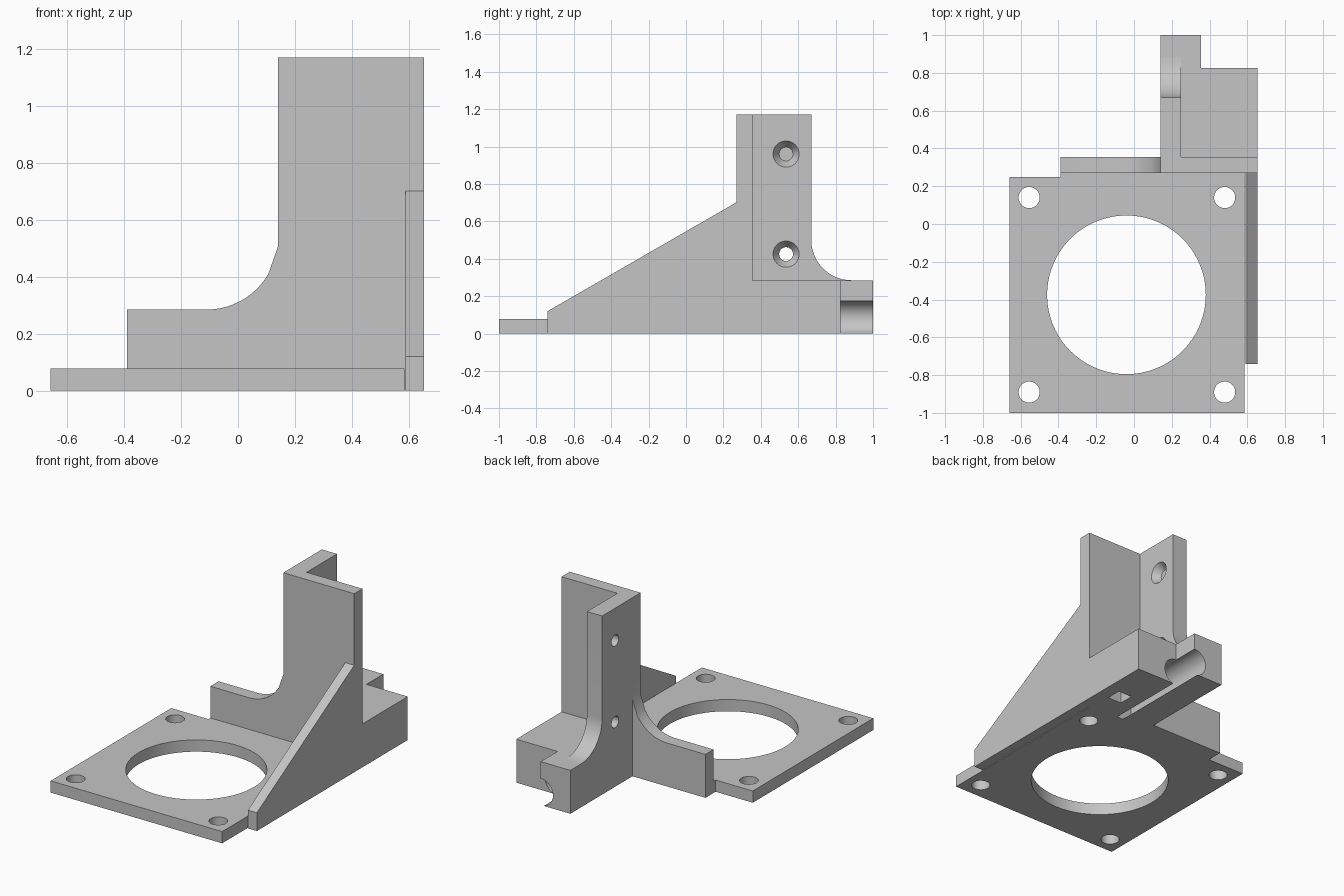
import bpy, bmesh, math
from mathutils import Vector, Matrix

if "Cube" in bpy.data.objects:
    bpy.data.objects.remove(bpy.data.objects["Cube"], do_unlink=True)

GREY = (0.56, 0.56, 0.56, 1)
mat = bpy.data.materials.new("light grey plastic")
mat.use_nodes = True
mat.diffuse_color = GREY
mat.node_tree.nodes["Principled BSDF"].inputs["Base Color"].default_value = GREY


def link(name, bm):
    bmesh.ops.recalc_face_normals(bm, faces=bm.faces)
    mesh = bpy.data.meshes.new(name)
    bm.to_mesh(mesh)
    bm.free()
    mesh.materials.append(mat)
    ob = bpy.data.objects.new(name, mesh)
    bpy.context.scene.collection.objects.link(ob)
    return ob


def prism(name, outline, axis, lo, hi):
    """Extrude a 2D outline along an axis from lo to hi."""
    place = {"x": lambda a, b: (lo, a, b),
             "y": lambda a, b: (a, lo, b),
             "z": lambda a, b: (a, b, lo)}[axis]
    step = Vector([hi - lo if axis == c else 0 for c in "xyz"])
    bm = bmesh.new()
    face = bm.faces.new([bm.verts.new(place(*p)) for p in outline])
    geo = bmesh.ops.extrude_face_region(bm, geom=[face])["geom"]
    bmesh.ops.translate(bm, vec=step, verts=[v for v in geo if isinstance(v, bmesh.types.BMVert)])
    return link(name, bm)


def rod(start, end, r1, r2=None, sides=48):
    """Round or conical cutter between two points."""
    a, b = Vector(start), Vector(end)
    turn = (b - a).to_track_quat("Z", "Y").to_matrix().to_4x4()
    bm = bmesh.new()
    bmesh.ops.create_cone(bm, cap_ends=True, segments=sides, radius1=r1,
                          radius2=r1 if r2 is None else r2, depth=(b - a).length,
                          matrix=Matrix.Translation((a + b) / 2) @ turn)
    ob = link("cutter", bm)
    ob.hide_render = True
    return ob


def cut(ob, cutters):
    """Subtract the cutters, then throw them away."""
    bpy.context.view_layer.objects.active = ob
    for c in cutters:
        m = ob.modifiers.new("cut", "BOOLEAN")
        m.operation = "DIFFERENCE"
        m.solver = "EXACT"
        m.object = c
        bpy.ops.object.modifier_apply(modifier=m.name)
        bpy.data.objects.remove(c, do_unlink=True)


def smooth(ob):
    bpy.ops.object.select_all(action="DESELECT")
    ob.select_set(True)
    bpy.context.view_layer.objects.active = ob
    bpy.ops.object.shade_smooth_by_angle(angle=math.radians(25))


def fillet(cx, cz, r, start, end, n=12):
    """Points along an arc, angles in degrees."""
    angles = [math.radians(start + (end - start) * i / n) for i in range(n + 1)]
    return [(cx + r * math.cos(t), cz + r * math.sin(t)) for t in angles]


LEDGE, TOP = 0.285, 1.172

# Mounting plate with a large opening and four screw holes
plate = prism("mounting_plate", [(-0.66, -1), (0.585, -1), (0.585, 0.27), (-0.39, 0.27),
                                 (-0.39, 0.25), (-0.66, 0.25)], "z", 0, 0.077)
holes = [rod((-0.04, -0.375, -1), (-0.04, -0.375, 1), 0.42, sides=96)]
holes += [rod((x, y, -1), (x, y, 1), 0.056) for x in (-0.555, 0.48) for y in (-0.89, 0.14)]
cut(plate, holes)

# Back wall, low on one side and sweeping up to full height
sweep = fillet(-0.11, 0.535, 0.25, -90, -30)
wall = prism("back_wall", [(-0.39, 0), (0.14, 0), (0.14, LEDGE), (0.655, LEDGE), (0.655, TOP),
                           (0.14, TOP), (0.14, 0.505)] + sweep[::-1] + [(-0.39, LEDGE)],
             "y", 0.27, 0.355)

# Triangular side gusset
gusset = prism("side_gusset", [(-0.74, 0), (0.27, 0), (0.27, 0.702), (-0.74, 0.12)],
               "x", 0.59, 0.655)

# Upright arm with a rounded foot and two countersunk holes
foot = fillet(0.885, 0.5, 0.215, 180, 270)
arm = prism("upright_arm", [(0.355, LEDGE), (0.355, TOP), (0.67, TOP)] + foot, "x", 0.14, 0.25)
sinks = []
for z in (0.425, 0.96):
    sinks.append(rod((0, 0.535, z), (0.4, 0.535, z), 0.037))
    sinks.append(rod((0.2, 0.535, z), (0.26, 0.535, z), 0.037, 0.0765))
cut(arm, sinks)

# Base block with a tab, a long bore and a square nut pocket underneath
block = prism("base_block", [(0.14, 0.27), (0.655, 0.27), (0.655, 0.825), (0.355, 0.825),
                             (0.355, 1), (0.14, 1)], "z", 0, LEDGE)
s = 0.05
pocket = prism("cutter", [(0.52 - s, 0.485 - s), (0.52 + s, 0.485 - s),
                          (0.52 + s, 0.485 + s), (0.52 - s, 0.485 + s)], "z", -0.1, 0.12)
pocket.hide_render = True
cut(block, [rod((0.355, 0.29, 0.086), (0.355, 1.1, 0.086), 0.089), pocket])

for ob in (plate, wall, arm, block):
    smooth(ob)
